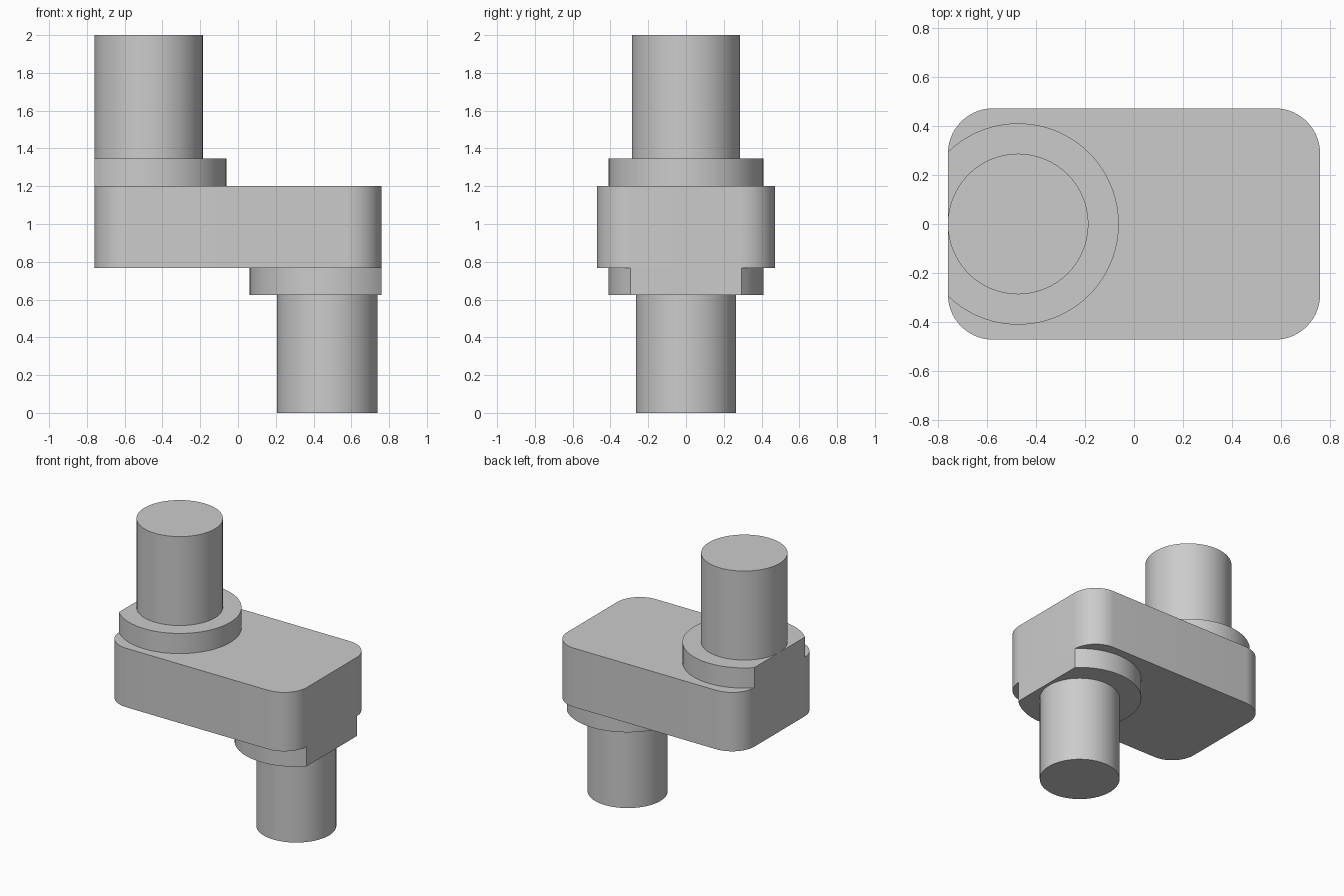
import bpy, bmesh
from math import cos, sin, pi, acos

cube = bpy.data.objects.get("Cube")
if cube:
    bpy.data.objects.remove(cube)

grey = bpy.data.materials.new("plain grey")
grey.use_nodes = True
tone = (0.6, 0.6, 0.6, 1)
grey.diffuse_color = tone
grey.node_tree.nodes["Principled BSDF"].inputs["Base Color"].default_value = tone

HALF_X, HALF_Y, CORNER = 0.76, 0.472, 0.185
PIN_X = 0.473


def arc(cx, cy, radius, start, end, steps):
    """Points along an arc, both ends included."""
    return [(cx + radius * cos(start + (end - start) * i / steps),
             cy + radius * sin(start + (end - start) * i / steps))
            for i in range(steps + 1)]


def prism(name, outline, bottom, top):
    """Extrude a closed counter-clockwise outline upwards."""
    bm = bmesh.new()
    face = bm.faces.new([bm.verts.new((x, y, bottom)) for x, y in outline])
    grown = bmesh.ops.extrude_face_region(bm, geom=[face])
    verts = [v for v in grown["geom"] if isinstance(v, bmesh.types.BMVert)]
    bmesh.ops.translate(bm, verts=verts, vec=(0, 0, top - bottom))
    bmesh.ops.recalc_face_normals(bm, faces=bm.faces)
    mesh = bpy.data.meshes.new(name)
    bm.to_mesh(mesh)
    bm.free()
    mesh.materials.append(grey)
    obj = bpy.data.objects.new(name, mesh)
    bpy.context.collection.objects.link(obj)
    bpy.ops.object.select_all(action='DESELECT')
    obj.select_set(True)
    bpy.context.view_layer.objects.active = obj
    bpy.ops.object.shade_smooth_by_angle(angle=pi / 6)


def pin(name, x, radius, bottom, top):
    prism(name, arc(x, 0, radius, 0, 2 * pi, 64)[:-1], bottom, top)


def collar(name, side, bottom, top):
    """Disc trimmed flush with the end face of the web."""
    radius = 0.411
    cut = acos((HALF_X - PIN_X) / radius)
    turn = 0 if side > 0 else pi
    prism(name, arc(side * PIN_X, 0, radius, turn + cut, turn + 2 * pi - cut, 56),
          bottom, top)


# Web: rounded rectangular block
web = []
for quarter, (sx, sy) in enumerate([(1, 1), (-1, 1), (-1, -1), (1, -1)]):
    web += arc(sx * (HALF_X - CORNER), sy * (HALF_Y - CORNER), CORNER,
               quarter * pi / 2, (quarter + 1) * pi / 2, 14)
prism("web_block", web, 0.768, 1.2)

# Trimmed collars and pins on opposite ends
collar("upper_collar", -1, 1.2, 1.348)
collar("lower_collar", 1, 0.623, 0.768)
pin("upper_pin", -PIN_X, 0.287, 1.348, 2)
pin("lower_pin", PIN_X, 0.266, 0, 0.623)
